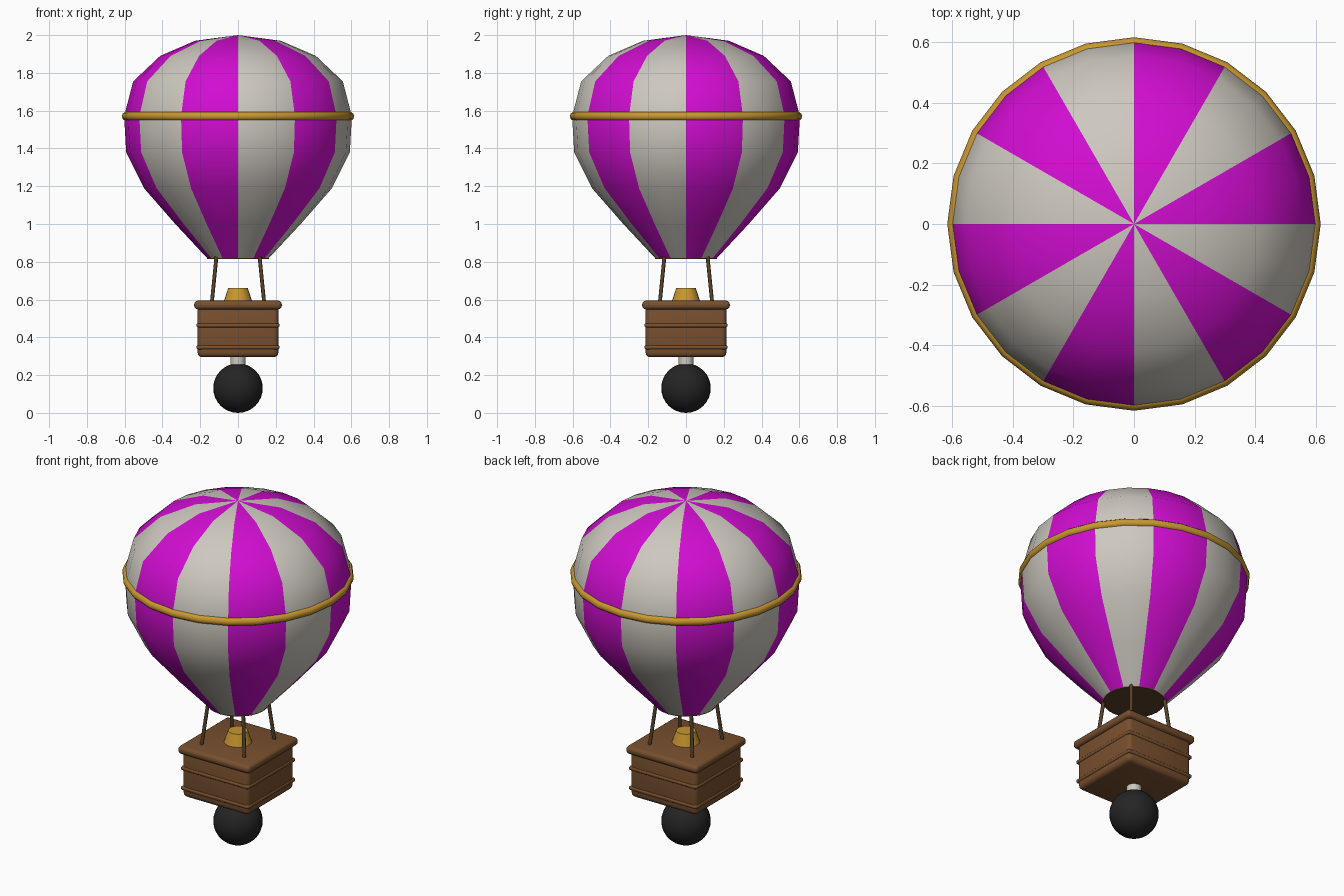
import bpy, bmesh, math
from mathutils import Vector

if "Cube" in bpy.data.objects:
    bpy.data.objects.remove(bpy.data.objects["Cube"])


def mat(name, r, g, b):
    m = bpy.data.materials.new(name)
    m.diffuse_color = (r, g, b, 1)
    m.use_nodes = True
    m.node_tree.nodes["Principled BSDF"].inputs["Base Color"].default_value = m.diffuse_color
    return m


MAGENTA = mat("magenta cloth", 0.64, 0.004, 0.64)
WHITE = mat("off white cloth", 0.61, 0.58, 0.52)
GOLD = mat("gold", 0.58, 0.31, 0.03)
BROWN = mat("wicker brown", 0.19, 0.08, 0.028)
ROPE = mat("dark brown", 0.10, 0.055, 0.022)
BLACK = mat("black", 0.018, 0.018, 0.018)


def finish(name, *mats, angle=40):
    ob = bpy.context.object
    ob.name = name
    for m in mats:
        ob.data.materials.append(m)
    bpy.ops.object.shade_smooth_by_angle(angle=math.radians(angle))
    return ob


def box(name, half, z0, z1, bevel, m):
    bpy.ops.mesh.primitive_cube_add(size=1, location=(0, 0, (z0 + z1) / 2))
    ob = bpy.context.object
    ob.scale = (2 * half, 2 * half, z1 - z0)
    bpy.ops.object.transform_apply(location=False, rotation=False, scale=True)
    mod = ob.modifiers.new("Bevel", 'BEVEL')
    mod.width, mod.segments = bevel, 3
    bpy.ops.object.modifier_apply(modifier="Bevel")
    return finish(name, m)


def cone(name, r0, r1, z0, z1, m, sides=24):
    bpy.ops.mesh.primitive_cone_add(vertices=sides, radius1=r0, radius2=r1, depth=z1 - z0,
                                    location=(0, 0, (z0 + z1) / 2))
    return finish(name, m)


# envelope: lathed profile, coloured in 30 degree gores
SIDES = 24
profile = [(0.164, 0.82), (0.332, 1.0), (0.498, 1.19), (0.592, 1.38),
           (0.603, 1.57), (0.555, 1.755), (0.412, 1.89), (0.227, 1.97)]
bm = bmesh.new()
rings = [[bm.verts.new((r * math.cos(math.tau * i / SIDES), r * math.sin(math.tau * i / SIDES), z))
          for i in range(SIDES)] for r, z in profile]
pole = bm.verts.new((0, 0, 2.0))
for i in range(SIDES):
    j = (i + 1) % SIDES
    for lo, hi in zip(rings, rings[1:]):
        bm.faces.new((lo[i], lo[j], hi[j], hi[i])).material_index = (i // 2) % 2
    bm.faces.new((rings[-1][i], rings[-1][j], pole)).material_index = (i // 2) % 2
me = bpy.data.meshes.new("envelope")
bm.to_mesh(me)
bm.free()
env = bpy.data.objects.new("envelope", me)
bpy.context.collection.objects.link(env)
bpy.context.view_layer.objects.active = env
env.select_set(True)
finish("envelope", MAGENTA, WHITE, angle=60)

# envelope mouth and belt
cone("envelope_mouth", 0.163, 0.165, 0.815, 0.823, ROPE)
bpy.ops.mesh.primitive_torus_add(major_segments=24, minor_segments=10, major_radius=0.591,
                                 minor_radius=0.024, location=(0, 0, 1.57))
finish("envelope_belt", GOLD, angle=60)

# basket with rim and bands
box("basket", 0.214, 0.295, 0.575, 0.025, BROWN)
box("basket_rim", 0.232, 0.548, 0.594, 0.019, BROWN)
for n, z in enumerate((0.347, 0.463)):
    box(f"basket_band_{n + 1}", 0.22, z - 0.011, z + 0.011, 0.01, BROWN)

# ropes at the four corners
for sx in (-1, 1):
    for sy in (-1, 1):
        a, b = Vector((sx * 0.14, sy * 0.14, 0.57)), Vector((sx * 0.114, sy * 0.114, 0.83))
        bpy.ops.mesh.primitive_cylinder_add(vertices=8, radius=0.01, depth=(b - a).length,
                                            location=(a + b) / 2)
        bpy.context.object.rotation_euler = (b - a).to_track_quat('Z', 'Y').to_euler()
        finish(f"rope_{'left' if sx < 0 else 'right'}_{'front' if sy < 0 else 'back'}", ROPE, angle=60)

# burner
cone("burner", 0.077, 0.052, 0.585, 0.66, GOLD)

# hanging ball and its neck
cone("ball_neck", 0.04, 0.04, 0.24, 0.30, WHITE)
bpy.ops.mesh.primitive_uv_sphere_add(segments=32, ring_count=16, radius=0.131, location=(0, 0, 0.131))
finish("hanging_ball", BLACK, angle=60)
